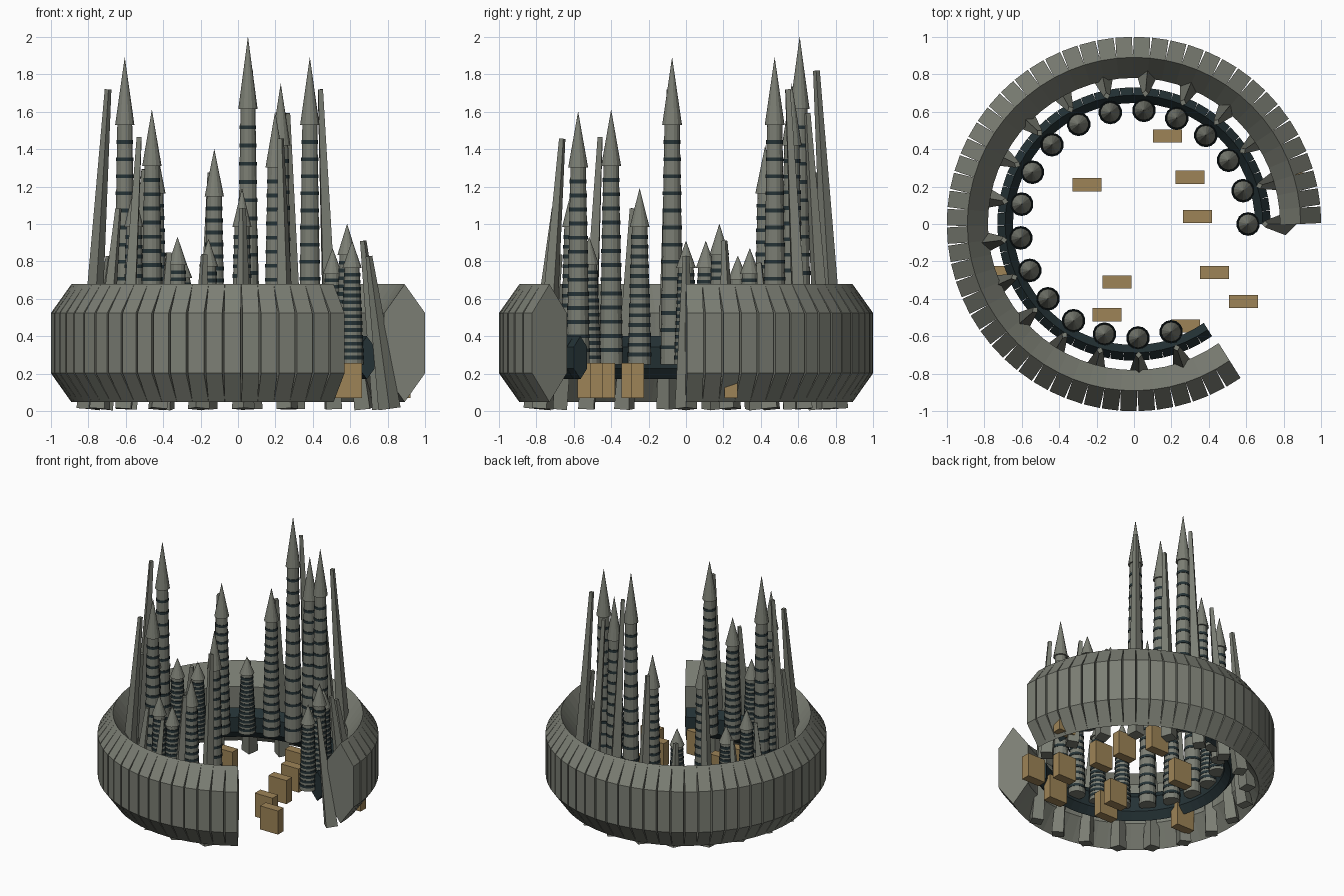
import bpy, bmesh, math
from mathutils import Matrix, Vector

if "Cube" in bpy.data.objects:
    bpy.data.objects.remove(bpy.data.objects["Cube"])


def material(name, rgb):
    m = bpy.data.materials.new(name)
    m.diffuse_color = (*rgb, 1)
    m.use_nodes = True
    m.node_tree.nodes["Principled BSDF"].inputs["Base Color"].default_value = m.diffuse_color
    return m


GREY = material("stone grey", (0.20, 0.21, 0.175))
DARK = material("dark slate", (0.018, 0.032, 0.036))
TAN = material("tan", (0.34, 0.23, 0.095))


def finish(bm, name, *mats):
    bmesh.ops.recalc_face_normals(bm, faces=bm.faces)
    mesh = bpy.data.meshes.new(name)
    bm.to_mesh(mesh)
    bm.free()
    for m in mats:
        mesh.materials.append(m)
    obj = bpy.data.objects.new(name, mesh)
    bpy.context.collection.objects.link(obj)
    return obj


def frustum(bm, x, y, z0, z1, r0, r1, sides=14, mat=0):
    """Upright cone section standing at x, y."""
    before = set(bm.faces)
    bmesh.ops.create_cone(bm, cap_ends=True, segments=sides, radius1=r0, radius2=r1,
                          depth=z1 - z0, matrix=Matrix.Translation((x, y, (z0 + z1) / 2)))
    for f in set(bm.faces) - before:
        f.material_index = mat


def segmented_ring(name, radius, half_w, half_h, flat, zc, mat, count=54, sweep=305):
    """Open ring of straight hexagonal blocks, leaving wedge gaps outside."""
    bm = bmesh.new()
    step = math.radians(sweep / count)
    half_t = radius * math.tan(step / 2)
    hexagon = [(0, half_h), (half_w, flat), (half_w, -flat),
               (0, -half_h), (-half_w, -flat), (-half_w, flat)]
    for i in range(count):
        rot = Matrix.Rotation((i + 0.5) * step, 3, 'Z')
        a, b = [[bm.verts.new(rot @ Vector((radius + r, t, zc + z))) for r, z in hexagon]
                for t in (-half_t, half_t)]
        bm.faces.new(a)
        bm.faces.new(b)
        for k in range(6):
            n = (k + 1) % 6
            bm.faces.new((a[k], a[n], b[n], b[k]))
    return finish(bm, name, mat)


# Outer wall and inner dark ring
segmented_ring("outer_ring", 0.89, 0.11, 0.315, 0.16, 0.363, GREY)
segmented_ring("inner_ring", 0.688, 0.042, 0.115, 0.058, 0.285, DARK)

# Spires every 17 degrees, each with a leaning strut behind it
HEIGHTS = [0.91, 1.0, 0.87, 1.89, 1.75, 2.0, 1.4, 0.84, 1.42,
           0.83, 0.91, 1.89, 1.19, 1.61, 0.93, 0.92, 1.19, 1.6]
BASE, TIERS = 0.25, 14
for i, h in enumerate(HEIGHTS):
    ang = math.radians(17 * i)
    c, s = math.cos(ang), math.sin(ang)
    x, y = 0.61 * c, 0.61 * s
    top = h - 0.22 * (h - BASE)
    tier = (top - BASE) / TIERS

    # Tapered body with dark bands and a pointed roof
    bm = bmesh.new()
    frustum(bm, x, y, BASE, top, 0.062, 0.041)
    for k in range(1, TIERS):
        z = BASE + k * tier
        r = 0.065 - 0.021 * k / TIERS
        frustum(bm, x, y, z - 0.01, z + 0.01, r, r, mat=1)
    frustum(bm, x, y, top, h, 0.053, 0.0005)
    finish(bm, f"spire_{i + 1}", GREY, DARK)

    # Leaning four-sided strut
    bm = bmesh.new()
    foot = Vector((0.81 * c, 0.81 * s, 0.012))
    tip = Vector((0.70 * c, 0.70 * s, 0.91 * h))
    axis = tip - foot
    tilt = math.atan2(-0.11, axis.z)
    mat = (Matrix.Translation((foot + tip) / 2) @ Matrix.Rotation(ang, 4, 'Z')
           @ Matrix.Rotation(tilt, 4, 'Y'))
    bmesh.ops.create_cone(bm, cap_ends=True, segments=4, radius1=0.06, radius2=0.018,
                          depth=axis.length, matrix=mat)
    finish(bm, f"strut_{i + 1}", GREY)

# Loose crates scattered at floor level
CRATES = [(0.18, 0.47), (-0.25, 0.21), (0.30, 0.25), (0.34, 0.04), (0.43, -0.26),
          (-0.09, -0.31), (0.585, -0.415), (-0.145, -0.485), (0.275, -0.545),
          (-0.67, -0.26), (0.845, 0.24)]
for i, (x, y) in enumerate(CRATES):
    bm = bmesh.new()
    bmesh.ops.create_cube(bm, size=1, matrix=Matrix.Translation((x, y, 0.163))
                          @ Matrix.Diagonal((0.155, 0.07, 0.185, 1)))
    finish(bm, f"crate_{i + 1}", TAN)
